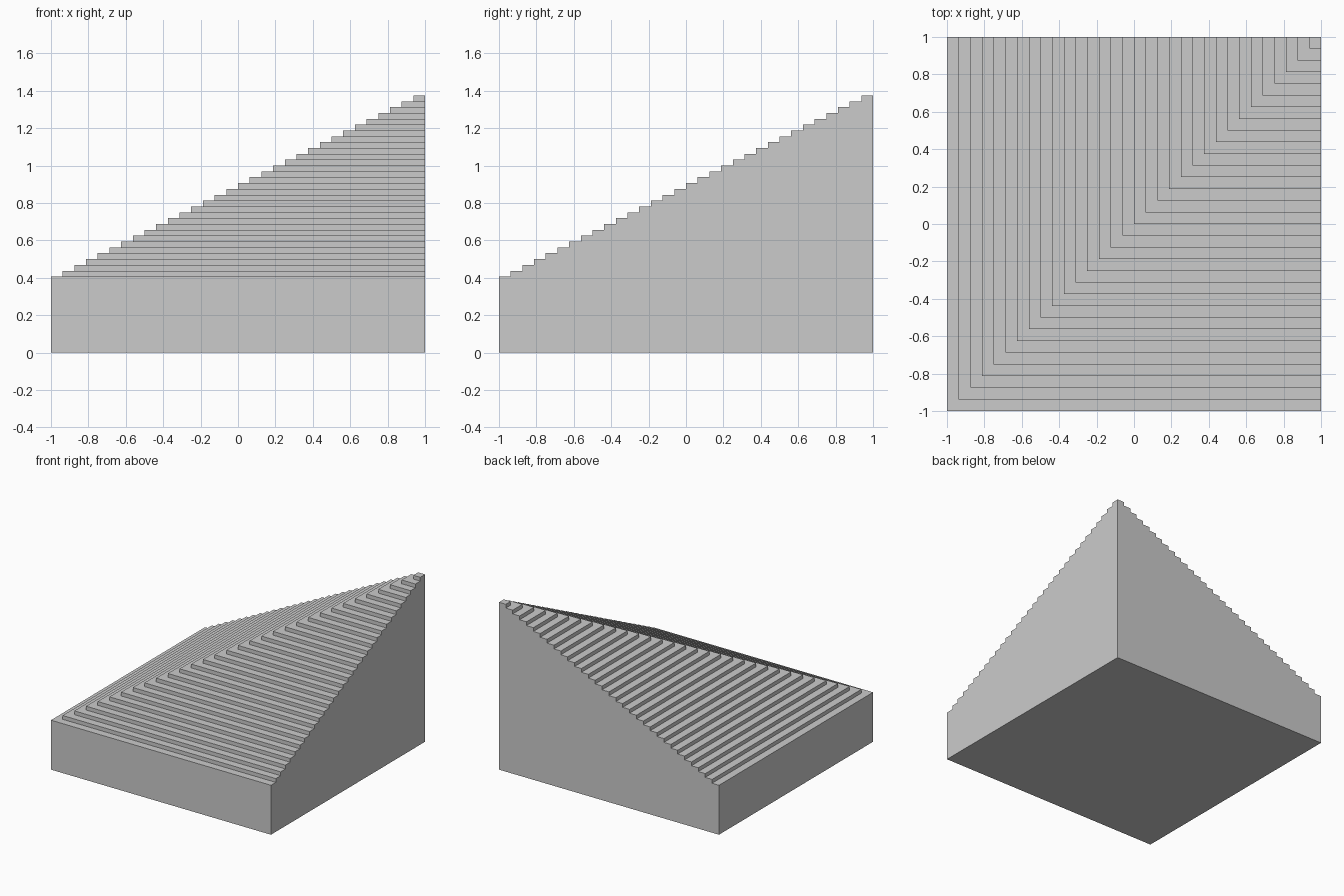
import bpy, bmesh

if "Cube" in bpy.data.objects:
    bpy.data.objects.remove(bpy.data.objects["Cube"])

STEPS = 32
RUN = 2 / STEPS          # tread depth
RISE = RUN / 2           # riser height
BASE = 0.40625           # height of the lowest step

bm = bmesh.new()


def face(points):
    bm.faces.new([bm.verts.new(p) for p in points])


# Stair outline shared by the two flat walls
outline = [(1, 0), (-1, 0)]
for i in range(STEPS):
    a, b = -1 + i * RUN, -1 + (i + 1) * RUN
    z = BASE + i * RISE
    low = z - RISE if i else 0
    outline += [(a, z), (b, z)]
    if i:
        outline.insert(-2, (a, low)) if outline[-3] != (a, low) else None

    # Risers facing front and left
    face([(a, a, low), (1, a, low), (1, a, z), (a, a, z)])
    face([(a, 1, low), (a, a, low), (a, a, z), (a, 1, z)])

    # L-shaped tread, with a plain square on the last step
    if i < STEPS - 1:
        face([(a, a, z), (1, a, z), (1, b, z), (b, b, z), (b, 1, z), (a, 1, z)])
    else:
        face([(a, a, z), (1, a, z), (1, 1, z), (a, 1, z)])

# Right wall, back wall and underside
face([(1, u, z) for u, z in outline])
face([(u, 1, z) for u, z in outline])
face([(-1, -1, 0), (1, -1, 0), (1, 1, 0), (-1, 1, 0)])

bmesh.ops.remove_doubles(bm, verts=bm.verts[:], dist=1e-5)
bmesh.ops.recalc_face_normals(bm, faces=bm.faces[:])

mesh = bpy.data.meshes.new("corner_stairs")
bm.to_mesh(mesh)
bm.free()
stairs = bpy.data.objects.new("corner_stairs", mesh)
bpy.context.collection.objects.link(stairs)
